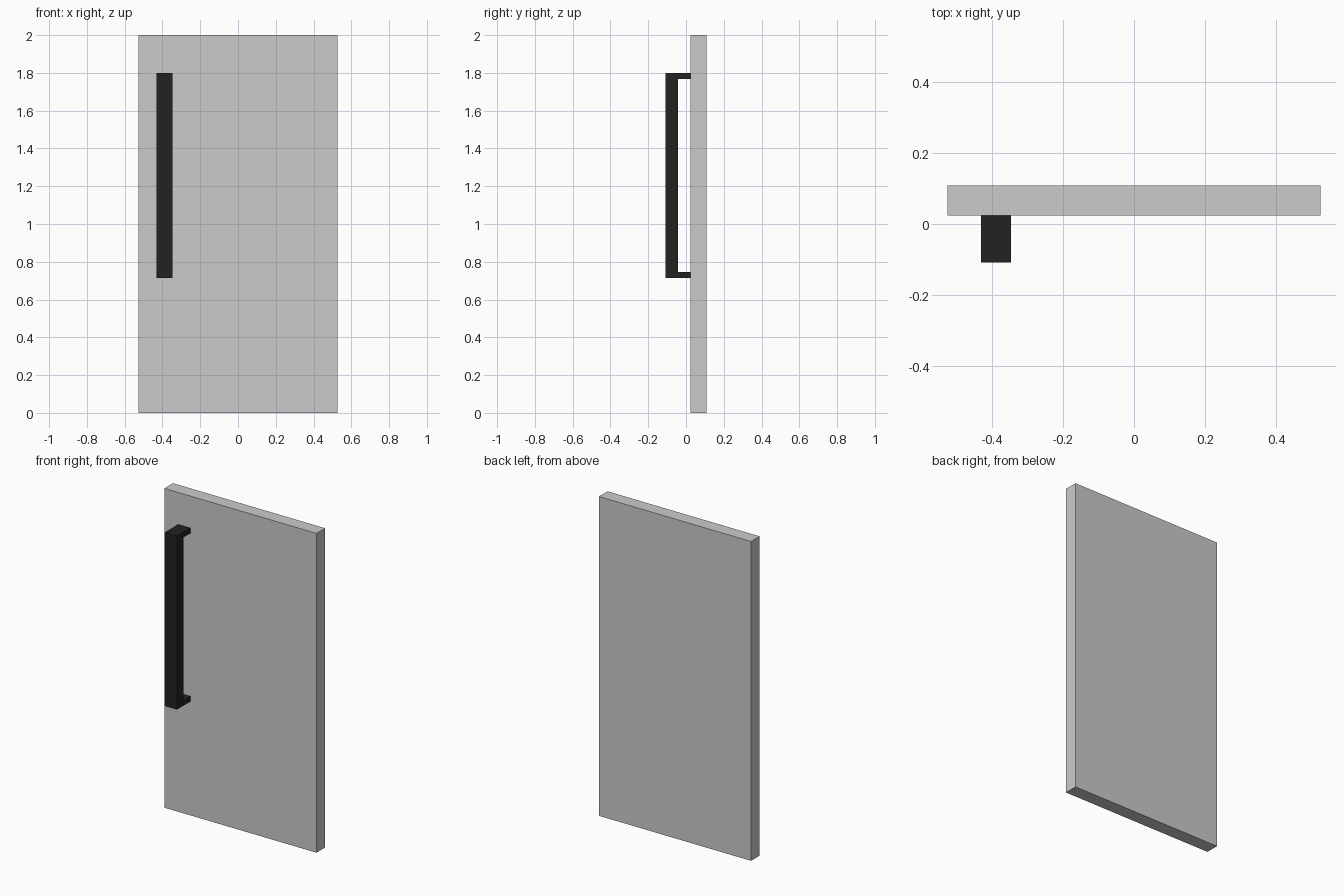
import bpy
import bmesh

if "Cube" in bpy.data.objects:
    bpy.data.objects.remove(bpy.data.objects["Cube"])


def material(name, value):
    m = bpy.data.materials.new(name)
    m.diffuse_color = (value, value, value, 1.0)
    m.use_nodes = True
    m.node_tree.nodes["Principled BSDF"].inputs["Base Color"].default_value = m.diffuse_color
    return m


def add_object(name, bm, mat):
    bmesh.ops.recalc_face_normals(bm, faces=bm.faces)
    mesh = bpy.data.meshes.new(name)
    bm.to_mesh(mesh)
    bm.free()
    mesh.materials.append(mat)
    ob = bpy.data.objects.new(name, mesh)
    bpy.context.collection.objects.link(ob)
    return ob


def extrude_x(name, profile, x0, x1, mat):
    """Extrude a closed (y, z) profile from x0 to x1."""
    bm = bmesh.new()
    face = bm.faces.new([bm.verts.new((x0, y, z)) for y, z in profile])
    res = bmesh.ops.extrude_face_region(bm, geom=[face])
    verts = [g for g in res["geom"] if isinstance(g, bmesh.types.BMVert)]
    bmesh.ops.translate(bm, verts=verts, vec=(x1 - x0, 0, 0))
    return add_object(name, bm, mat)


grey = material("light grey", 0.6)
black = material("soft black", 0.016)

BACK, FACE = 0.109, 0.024      # door panel depth
GRIP_IN, GRIP_OUT = -0.042, -0.109

# Door panel
extrude_x("door_panel", [(FACE, 0), (BACK, 0), (BACK, 2), (FACE, 2)],
          -0.527, 0.527, grey)

# Pull handle: C-shaped side profile, feet meeting the door face
lo, hi, foot = 0.713, 1.80, 0.033
extrude_x("pull_handle", [
    (FACE, lo), (GRIP_OUT, lo), (GRIP_OUT, hi), (FACE, hi),
    (FACE, hi - foot), (GRIP_IN, hi - foot),
    (GRIP_IN, lo + foot), (FACE, lo + foot)],
    -0.432, -0.347, black)
